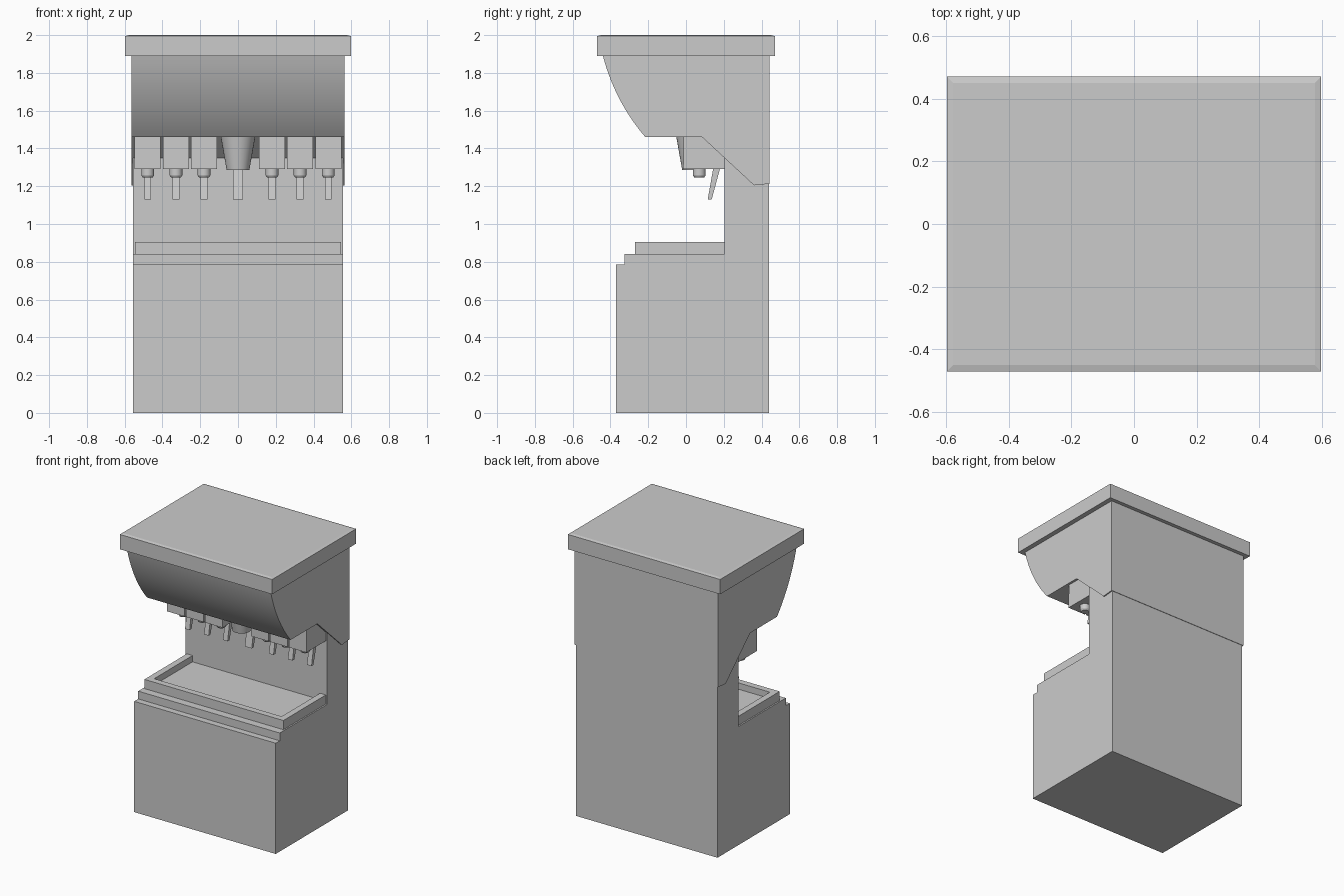
import bpy, bmesh
from mathutils import Vector

if "Cube" in bpy.data.objects:
    bpy.data.objects.remove(bpy.data.objects["Cube"])


def finish(name, bm):
    bmesh.ops.recalc_face_normals(bm, faces=bm.faces)
    me = bpy.data.meshes.new(name)
    bm.to_mesh(me)
    bm.free()
    ob = bpy.data.objects.new(name, me)
    bpy.context.collection.objects.link(ob)
    return ob


def prism(name, profile, half_width, x=0.0):
    """Extrude a (y, z) side profile along x."""
    bm = bmesh.new()
    face = bm.faces.new([bm.verts.new((x - half_width, y, z)) for y, z in profile])
    out = bmesh.ops.extrude_face_region(bm, geom=[face])
    verts = [g for g in out["geom"] if isinstance(g, bmesh.types.BMVert)]
    bmesh.ops.translate(bm, verts=verts, vec=(2 * half_width, 0, 0))
    return finish(name, bm)


def box(name, x, half_width, y0, y1, z0, z1):
    return prism(name, [(y0, z0), (y1, z0), (y1, z1), (y0, z1)], half_width, x)


def cone(name, x, y, z0, z1, r0, r1, sides=32):
    bm = bmesh.new()
    bmesh.ops.create_cone(bm, cap_ends=True, segments=sides, radius1=r0, radius2=r1, depth=z1 - z0)
    bmesh.ops.translate(bm, verts=bm.verts, vec=(x, y, (z0 + z1) / 2))
    return smooth(finish(name, bm))


def smooth(ob):
    bpy.ops.object.select_all(action='DESELECT')
    ob.select_set(True)
    bpy.context.view_layer.objects.active = ob
    bpy.ops.object.shade_smooth_by_angle(angle=0.6)
    return ob


# Cabinet with stepped counter and rear column
prism("cabinet", [(-0.37, 0), (0.44, 0), (0.44, 1.5), (0.205, 1.5), (0.205, 0.84),
                  (-0.325, 0.84), (-0.325, 0.785), (-0.37, 0.785)], 0.555)

# Hood with bulging front and sloped underside
p0, p1, p2 = Vector((-0.44, 1.89)), Vector((-0.375, 1.645)), Vector((-0.215, 1.46))
N = 14
arc = [tuple(p0 * (1 - t) ** 2 + p1 * 2 * t * (1 - t) + p2 * t * t)
       for t in (i / N for i in range(N + 1))]
smooth(prism("hood", arc + [(0.085, 1.46), (0.36, 1.205), (0.443, 1.213), (0.443, 1.89)], 0.563))

# Lid with a slightly crowned top
bm = bmesh.new()
bmesh.ops.create_cube(bm, size=1)
for v in bm.verts:
    v.co = (v.co.x * 1.194, v.co.y * 0.94, 1.995 if v.co.z > 0 else 1.89)
top = max(bm.faces, key=lambda f: f.calc_center_median().z)
bmesh.ops.inset_region(bm, faces=[top], thickness=0.028, depth=0.005)
finish("lid", bm)

# Drip tray: raised rim around a recessed floor
box("tray_floor", 0, 0.51, -0.23, 0.21, 0.835, 0.86)
box("tray_front_rim", 0, 0.545, -0.27, -0.225, 0.835, 0.905)
for s, side in ((-1, "left"), (1, "right")):
    box(f"tray_{side}_rim", s * 0.5225, 0.0225, -0.225, 0.206, 0.835, 0.905)

# Dispensing lever, leaning forward and tapering downward
LEVER = [(0.145, 1.30), (0.182, 1.30), (0.136, 1.13), (0.115, 1.13)]

# Six side valves, each a block, nozzle and lever
for s, side in ((-1, "left"), (1, "right")):
    for i in range(3):
        x = s * (0.18 + 0.149 * i)
        tag = f"{side}_{i + 1}"
        prism(f"valve_block_{tag}", [(-0.015, 1.29), (0.21, 1.29), (0.21, 1.40),
                                     (0.09, 1.462), (-0.012, 1.462)], 0.069, x)
        cone(f"nozzle_{tag}", x, 0.07, 1.258, 1.292, 0.034, 0.034, 24)
        cone(f"nozzle_tip_{tag}", x, 0.07, 1.246, 1.258, 0.026, 0.034, 24)
        prism(f"lever_{tag}", LEVER, 0.018, x)

# Central ice chute and its lever
cone("ice_chute", 0, 0.04, 1.285, 1.465, 0.06, 0.092)
prism("ice_lever", LEVER, 0.027)
